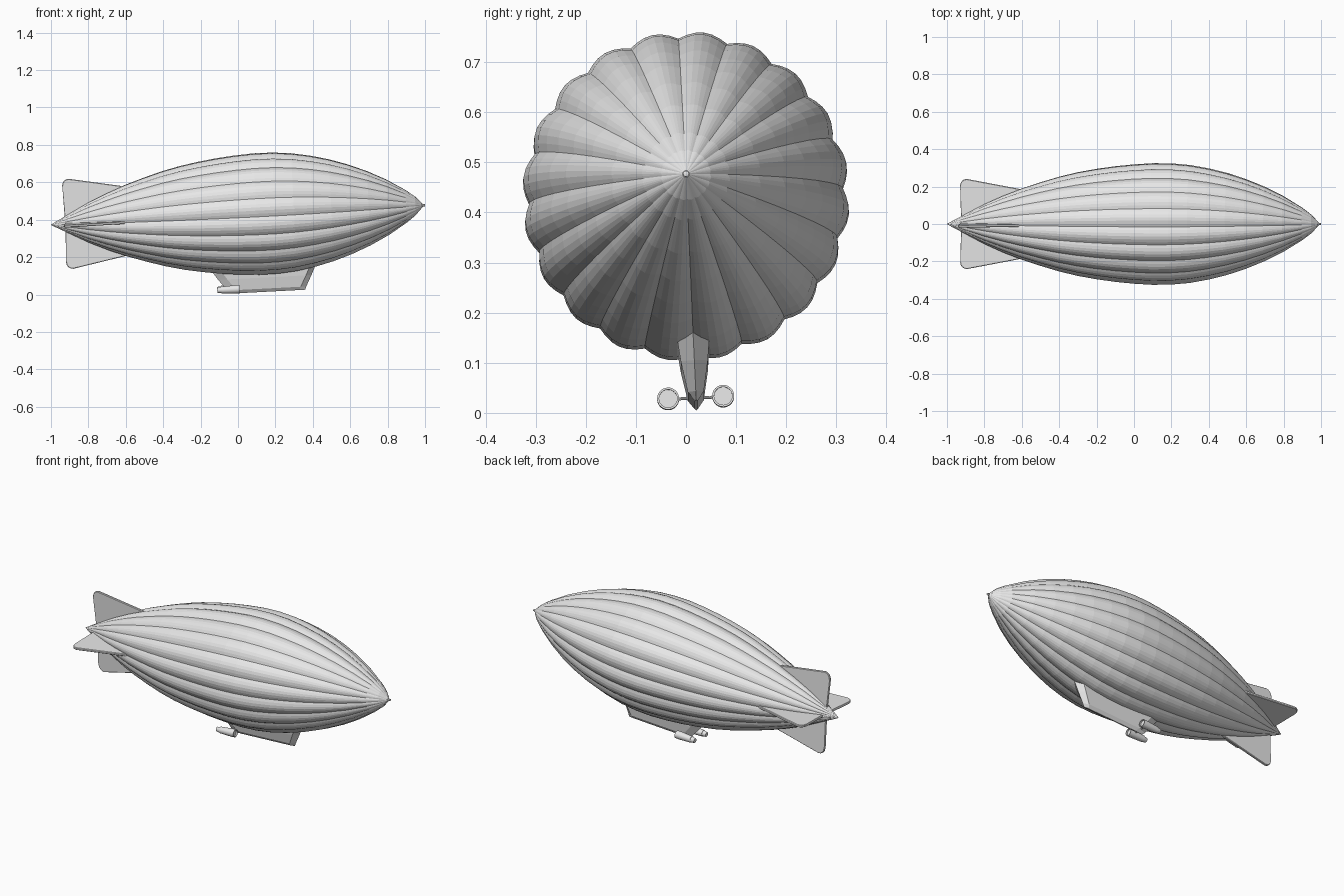
import bpy, bmesh
from math import sin, cos, pi, radians
from mathutils import Matrix, Vector

cube = bpy.data.objects.get("Cube")
if cube:
    bpy.data.objects.remove(cube, do_unlink=True)

# Single paint colour
grey = bpy.data.materials.new("light grey")
grey.use_nodes = True
grey.diffuse_color = (0.8, 0.8, 0.8, 1)
grey.node_tree.nodes["Principled BSDF"].inputs["Base Color"].default_value = (0.8, 0.8, 0.8, 1)

# Whole ship flies slightly nose up and rolled
POSE = (Matrix.Translation((0, 0, 0.425)) @ Matrix.Rotation(radians(-3), 4, 'Y')
        @ Matrix.Rotation(radians(2.8), 4, 'X'))


def finish(bm, name, local=Matrix.Identity(4), smooth=None):
    bmesh.ops.recalc_face_normals(bm, faces=bm.faces)
    mesh = bpy.data.meshes.new(name)
    bm.to_mesh(mesh)
    bm.free()
    obj = bpy.data.objects.new(name, mesh)
    bpy.context.collection.objects.link(obj)
    obj.matrix_world = POSE @ local
    mesh.materials.append(grey)
    if smooth:
        bpy.ops.object.select_all(action='DESELECT')
        obj.select_set(True)
        bpy.context.view_layer.objects.active = obj
        bpy.ops.object.shade_smooth_by_angle(angle=radians(smooth))
    return obj


def loft(bm, rings):
    """Skin a list of closed rings and cap both ends."""
    loops = [[bm.verts.new(p) for p in ring] for ring in rings]
    for a, b in zip(loops, loops[1:]):
        n = len(a)
        for i in range(n):
            bm.faces.new((a[i], a[(i + 1) % n], b[(i + 1) % n], b[i]))
    bm.faces.new(loops[0])
    bm.faces.new(loops[-1])


def turned(name, profile, sides, local, smooth=30):
    """Lathe (x, radius) pairs around the x axis."""
    bm = bmesh.new()
    loft(bm, [[(x, r * cos(2 * pi * i / sides), r * sin(2 * pi * i / sides))
               for i in range(sides)] for x, r in profile])
    return finish(bm, name, local, smooth)


# Envelope: lobed gas bag
HULL = [(-1, .002), (-.9, .055), (-.8, .108), (-.7, .153), (-.6, .192), (-.5, .225),
        (-.4, .255), (-.3, .279), (-.2, .297), (-.1, .311), (0, .321), (.1, .327),
        (.2, .326), (.3, .317), (.4, .299), (.5, .274), (.6, .241), (.7, .2),
        (.8, .15), (.9, .088), (.95, .05), (.99, .007)]
LOBES, STEPS = 20, 6
bm = bmesh.new()
rings = []
for x, r in HULL:
    ring = []
    for i in range(LOBES * STEPS):
        a = 2 * pi * i / (LOBES * STEPS)
        lobe = r * (0.958 + 0.042 * sin(pi * (i % STEPS) / STEPS))
        ring.append((x, lobe * sin(a), lobe * cos(a)))
    rings.append(ring)
loft(bm, rings)
finish(bm, "envelope")

# Nose cap
turned("nose_cap", [(.975, .004), (.98, .006), (1, .006), (1.001, .003)], 12, Matrix.Identity(4))

# Tail fins: one outline with a rounded outer corner, turned four ways
outline = [(-.925, 0), (-.93, .2)]
for k in range(5):
    a = pi - k * pi / 8
    outline.append((-.895 + .036 * cos(a), .205 + .036 * sin(a)))
outline += [(-.62, .189), (-.55, .16), (-.55, 0)]
for k, name in enumerate(("top_fin", "right_fin", "bottom_fin", "left_fin")):
    bm = bmesh.new()
    loft(bm, [[(x, y, z) for x, z in outline] for y in (-.007, .007)])
    rim = [e for e in bm.edges if abs(e.verts[0].co.y - e.verts[1].co.y) < .001]
    bmesh.ops.bevel(bm, geom=rim, offset=.003, segments=1, affect='EDGES')
    finish(bm, name, Matrix.Rotation(k * pi / 2, 4, 'X'))

# Gondola: wedge with pointed prow, pointed stern and a shallow keel
bm = bmesh.new()
levels = [(-.28, -.165, .405, .034), (-.34, -.125, .376, .027),
          (-.4, -.078, .345, .016), (-.418, -.06, .338, .003)]
loft(bm, [[(back, 0, z), (back + .05, -w, z), (front - .03, -w, z),
           (front, 0, z), (front - .03, w, z), (back + .05, w, z)]
          for z, back, front, w in levels])
finish(bm, "gondola")

# Engines with recessed intakes, carried on thin struts
ENGINE = [(-.062, .007), (-.062, .013), (-.04, .016), (-.04, .018), (.03, .022),
          (.058, .022), (.058, .018), (.05, .018)]
for side, name in ((1, "left"), (-1, "right")):
    turned(name + "_engine", ENGINE, 24, Matrix.Translation((-.07, side * .055, -.394)))
    strut = Matrix.Translation((-.045, 0, -.394)) @ Matrix.Rotation(side * pi / 2, 4, 'Z')
    turned(name + "_strut", [(0, .003), (.04, .003)], 8, strut)
